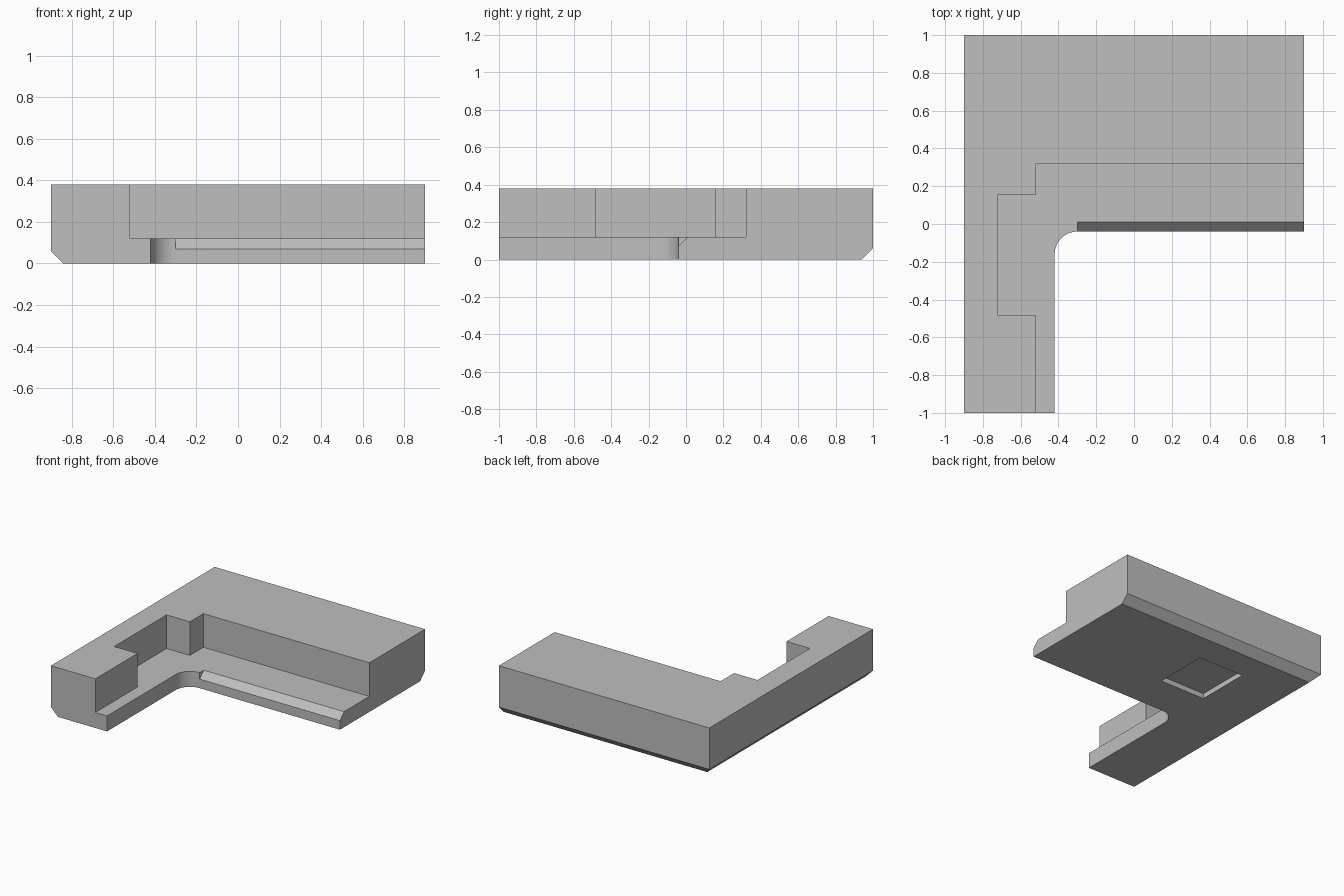
import bpy
import bmesh
import math
from mathutils import Vector

if "Cube" in bpy.data.objects:
    bpy.data.objects.remove(bpy.data.objects["Cube"], do_unlink=True)

# One plain grey for the whole part
grey = bpy.data.materials.new("plain_grey")
grey.use_nodes = True
colour = (0.52, 0.52, 0.52, 1)
grey.diffuse_color = colour
grey.node_tree.nodes["Principled BSDF"].inputs["Base Color"].default_value = colour


def prism(name, points, sweep):
    """Solid made by sweeping a flat outline along a vector."""
    bm = bmesh.new()
    face = bm.faces.new([bm.verts.new(p) for p in points])
    swept = bmesh.ops.extrude_face_region(bm, geom=[face])["geom"]
    verts = [v for v in swept if isinstance(v, bmesh.types.BMVert)]
    bmesh.ops.translate(bm, verts=verts, vec=Vector(sweep))
    bmesh.ops.recalc_face_normals(bm, faces=bm.faces)
    mesh = bpy.data.meshes.new(name)
    bm.to_mesh(mesh)
    bm.free()
    mesh.materials.append(grey)
    obj = bpy.data.objects.new(name, mesh)
    bpy.context.collection.objects.link(obj)
    return obj


def flat(points, z):
    return [(x, y, z) for x, y in points]


LEFT, RIGHT, FRONT, BACK = -0.9, 0.9, -1, 1
LEDGE, TOP = 0.12, 0.38
ARM, WALL = -0.42, -0.04      # inner edges of the L
RADIUS, STEPS = 0.12, 16

# L-shaped block with a rounded inner corner
cx, cy = ARM + RADIUS, WALL - RADIUS
fillet = []
for i in range(STEPS + 1):
    a = math.pi / 2 * (1 + i / STEPS)
    fillet.append((cx + RADIUS * math.cos(a), cy + RADIUS * math.sin(a)))
outline = [(LEFT, FRONT), (LEFT, BACK), (RIGHT, BACK), (RIGHT, WALL)]
outline += fillet + [(ARM, FRONT)]
body = prism("corner_block", flat(outline, 0), (0, 0, TOP))

# Stepped cut that leaves the ledge, with a notch in the arm
step = [(1.1, 0.32), (-0.52, 0.32), (-0.52, 0.155), (-0.72, 0.155),
        (-0.72, -0.485), (-0.52, -0.485), (-0.52, -1.1), (1.1, -1.1)]
# Shallow pocket in the underside
pocket = [(-0.41, 0.28), (-0.02, 0.28), (-0.02, 0.71), (-0.41, 0.71)]
# Bevel cuts: outer bottom edges and the ledge lip
bevel = [(0.82, -0.02), (0.92, 0.08), (0.92, -0.02)]
lip = [(-0.06, 0.05), (0.03, 0.14), (-0.06, 0.14)]

cutters = [
    prism("step_cutter", flat(step, LEDGE), (0, 0, 0.4)),
    prism("pocket_cutter", flat(pocket, -0.1), (0, 0, 0.14)),
    prism("left_bevel_cutter", [(-d, -1.1, z) for d, z in bevel], (0, 2.2, 0)),
    prism("back_bevel_cutter", [(-1.1, d + 0.1, z) for d, z in bevel], (2.2, 0, 0)),
    prism("lip_cutter", [(cx, y, z) for y, z in lip], (1.3, 0, 0)),
]
for cutter in cutters:
    cutter.hide_render = True
    mod = body.modifiers.new(cutter.name, "BOOLEAN")
    mod.operation = "DIFFERENCE"
    mod.solver = "EXACT"
    mod.object = cutter

# Keep the cut shape and drop the cutters
bpy.context.view_layer.update()
graph = bpy.context.evaluated_depsgraph_get()
cut_mesh = bpy.data.meshes.new_from_object(body.evaluated_get(graph))
body.modifiers.clear()
body.data = cut_mesh
for cutter in cutters:
    bpy.data.objects.remove(cutter, do_unlink=True)

# Smooth the rounded corner only
for obj in bpy.context.selected_objects:
    obj.select_set(False)
body.select_set(True)
bpy.context.view_layer.objects.active = body
bpy.ops.object.shade_smooth_by_angle(angle=math.radians(30))
